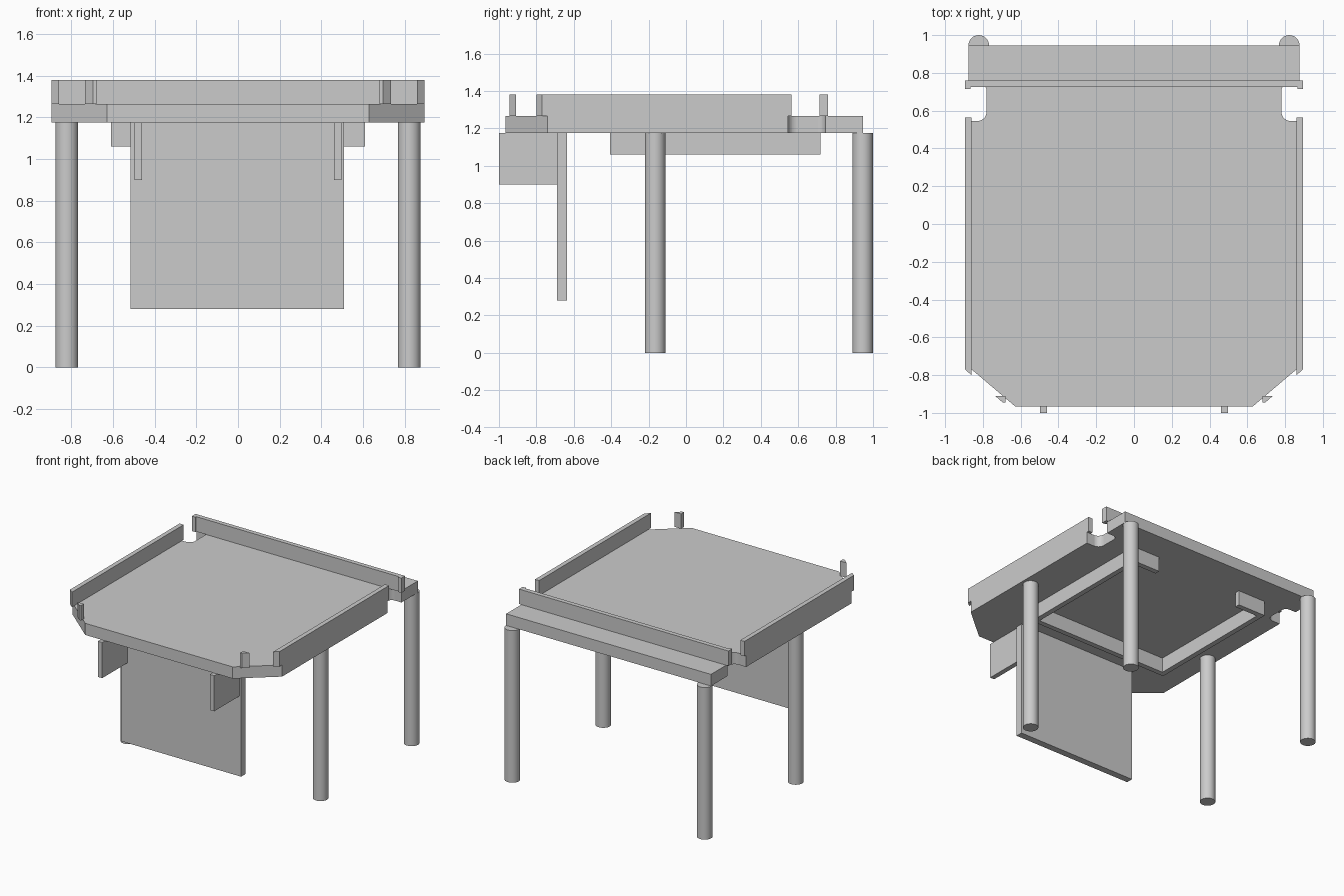
import bpy
import bmesh
from math import cos, sin, radians

cube = bpy.data.objects.get("Cube")
if cube:
    bpy.data.objects.remove(cube, do_unlink=True)

# Single plain grey
grey = bpy.data.materials.new("plain grey")
grey.use_nodes = True
colour = (0.6, 0.6, 0.6, 1)
grey.diffuse_color = colour
grey.node_tree.nodes["Principled BSDF"].inputs["Base Color"].default_value = colour

UNDER, TOP, RIM = 1.175, 1.265, 1.38


def prism(name, outline, z0, z1):
    """Extrude a flat outline from z0 up to z1."""
    bm = bmesh.new()
    face = bm.faces.new([bm.verts.new((x, y, z0)) for x, y in outline])
    ext = bmesh.ops.extrude_face_region(bm, geom=[face])
    moved = [v for v in ext["geom"] if isinstance(v, bmesh.types.BMVert)]
    bmesh.ops.translate(bm, verts=moved, vec=(0, 0, z1 - z0))
    bmesh.ops.recalc_face_normals(bm, faces=bm.faces)
    mesh = bpy.data.meshes.new(name)
    bm.to_mesh(mesh)
    bm.free()
    mesh.materials.append(grey)
    obj = bpy.data.objects.new(name, mesh)
    bpy.context.collection.objects.link(obj)
    return obj


def box(name, x0, x1, y0, y1, z0, z1):
    return prism(name, [(x0, y0), (x1, y0), (x1, y1), (x0, y1)], z0, z1)


def mirrored(half):
    """Close a right-hand outline with its reflection."""
    return half + [(-x, y) for x, y in reversed(half)]


def arc(cx, cy, r, a0, a1, steps=8):
    angles = [radians(a0 + (a1 - a0) * i / steps) for i in range(steps + 1)]
    return [(cx + r * cos(a), cy + r * sin(a)) for a in angles]


def leg(name, x, y):
    bpy.ops.mesh.primitive_cylinder_add(vertices=32, radius=0.055, depth=UNDER,
                                        location=(x, y, UNDER / 2))
    obj = bpy.context.object
    obj.name = name
    obj.data.materials.append(grey)
    bpy.ops.object.shade_smooth_by_angle(angle=radians(35))


# Table top with cut front corners and rounded side notches
half = [(0.63, -0.965), (0.895, -0.74), (0.895, 0.545)]
half += arc(0.83, 0.595, 0.05, 270, 180)
half += arc(0.82, 0.705, 0.04, 180, 90)
half += [(0.875, 0.745), (0.875, 0.945)]
prism("table_top", mirrored(half), UNDER, TOP)

# Back rim with small end returns
rim = [(0.865, 0.725), (0.865, 0.715), (0.895, 0.715), (0.895, 0.76)]
prism("back_rim", mirrored(rim), TOP, RIM)

# Parts repeated on both sides
for side, s in (("left", 1), ("right", -1)):
    rim = [(0.86, -0.80), (0.895, -0.77), (0.895, 0.565), (0.86, 0.565)]
    prism(side + "_rim", [(s * x, y) for x, y in rim], TOP, RIM)

    stub = [(0.68, -0.945), (0.695, -0.945), (0.735, -0.91), (0.68, -0.91)]
    prism(side + "_corner_stub", [(s * x, y) for x, y in stub], TOP, RIM)

    leg(side + "_back_leg", s * 0.822, 0.945)
    leg(side + "_front_leg", s * 0.822, -0.165)

    box(side + "_front_bracket", s * 0.46, s * 0.497, -1.0, -0.68, 0.90, UNDER)

    # Underframe side bar with an inward return at the back
    bar = [(0.61, -0.405), (0.61, 0.72), (0.37, 0.72), (0.37, 0.68),
           (0.57, 0.68), (0.57, -0.405)]
    prism(side + "_underframe_bar", [(s * x, y) for x, y in bar], 1.06, UNDER)

# Underframe front bar and hanging front panel
box("underframe_front_bar", -0.57, 0.57, -0.405, -0.365, 1.06, UNDER)
box("front_panel", -0.515, 0.51, -0.69, -0.637, 0.28, UNDER)
